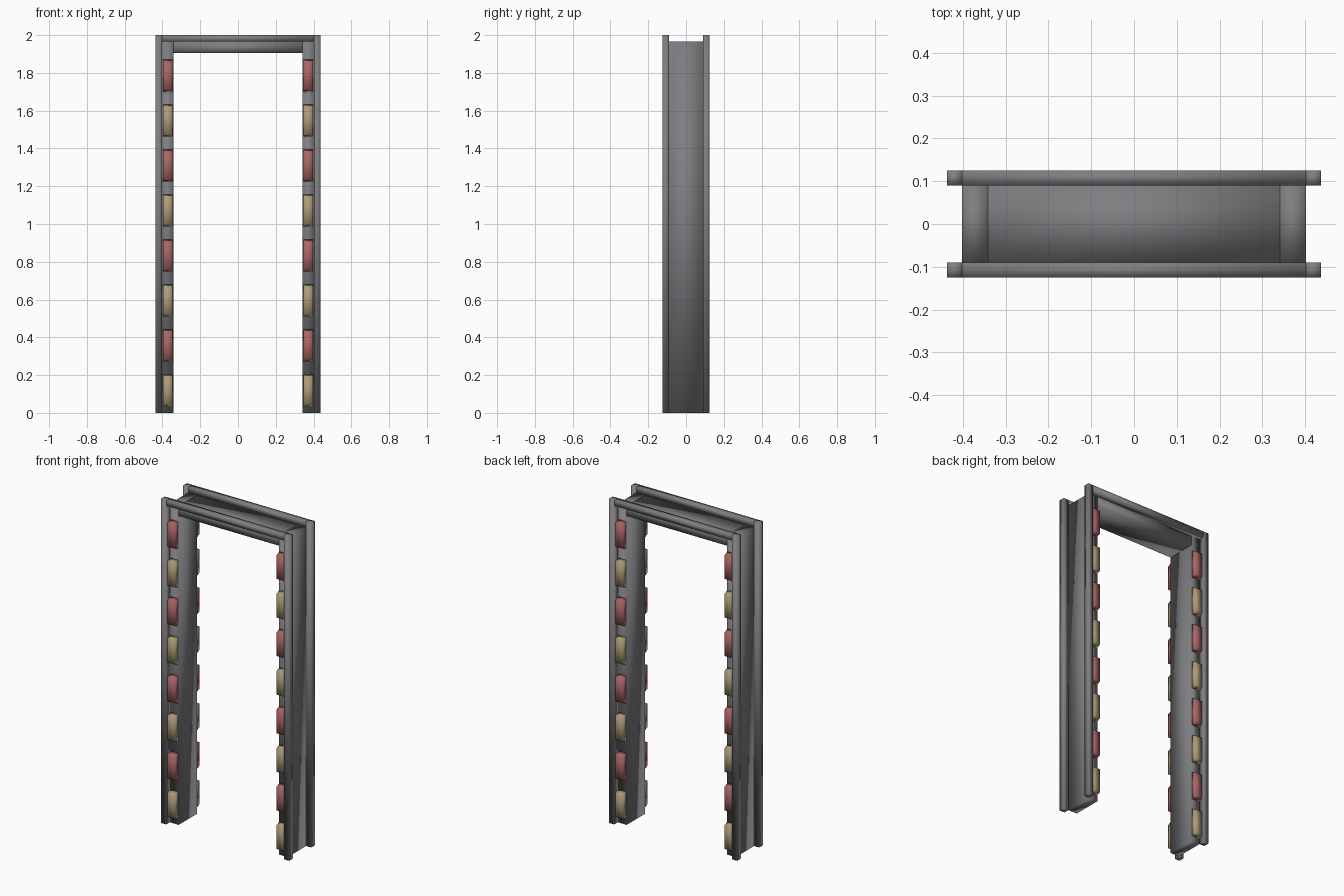
import bpy
import bmesh
from mathutils import Vector

if "Cube" in bpy.data.objects:
    bpy.data.objects.remove(bpy.data.objects["Cube"], do_unlink=True)


def material(name, rgb):
    m = bpy.data.materials.new(name)
    m.use_nodes = True
    m.diffuse_color = (*rgb, 1)
    m.node_tree.nodes["Principled BSDF"].inputs["Base Color"].default_value = (*rgb, 1)
    return m


GREY = material("steel grey", (0.21, 0.21, 0.22))
RED = material("dull red", (0.40, 0.13, 0.13))
TAN = material("sand", (0.42, 0.33, 0.19))


def box(name, low, high, mat, taper=None):
    """Softly shaded box; taper shrinks the outward y end in z."""
    low, high = Vector(low), Vector(high)
    bm = bmesh.new()
    bmesh.ops.create_cube(bm, size=1)
    for v in bm.verts:
        outer = taper is not None and v.co.y * taper > 0
        v.co = (low + high) / 2 + v.co * (high - low)
        if outer:
            v.co.z += 0.012 if v.co.z < (low.z + high.z) / 2 else -0.012
    for f in bm.faces:
        f.smooth = True
    mesh = bpy.data.meshes.new(name)
    bm.to_mesh(mesh)
    bm.free()
    mesh.materials.append(mat)
    ob = bpy.data.objects.new(name, mesh)
    bpy.context.collection.objects.link(ob)
    return ob


def span(a, b, side):
    """Order a pair of distances on the chosen side of the centre."""
    return sorted((a * side, b * side))


INNER, OUTER, EDGE = 0.342, 0.402, 0.437
DEPTH, FRONT = 0.09, 0.125
BEAM_LOW, BEAM_TOP, TOP = 1.905, 1.965, 2.0

# Overhead panel
box("top_panel", (-INNER, -DEPTH, BEAM_LOW), (INNER, DEPTH, BEAM_TOP), GREY)

for sx, side in ((1, "left"), (-1, "right")):
    # Side panels
    x0, x1 = span(INNER, OUTER, sx)
    box(f"{side}_panel", (x0, -DEPTH, 0), (x1, DEPTH, BEAM_TOP), GREY)
    for sy, face in ((-1, "front"), (1, "back")):
        # Upright rails on the outer corners
        r0, r1 = span(OUTER, EDGE, sx)
        y0, y1 = span(DEPTH, FRONT, sy)
        box(f"{side}_{face}_rail", (r0, y0, 0), (r1, y1, TOP), GREY)
        # Alternating indicator lights
        l0, l1 = span(INNER + 0.004, OUTER - 0.004, sx)
        y0, y1 = span(DEPTH, FRONT - 0.007, sy)
        for i in range(8):
            z = 1.785 - 0.238 * i
            box(f"{side}_{face}_light_{i + 1}", (l0, y0, z - 0.085),
                (l1, y1, z + 0.085), TAN if i % 2 else RED, taper=sy)

# Crossing rails along the top
for sy, face in ((-1, "front"), (1, "back")):
    y0, y1 = span(DEPTH, FRONT, sy)
    box(f"{face}_top_rail", (-OUTER, y0, BEAM_TOP), (OUTER, y1, TOP), GREY)
